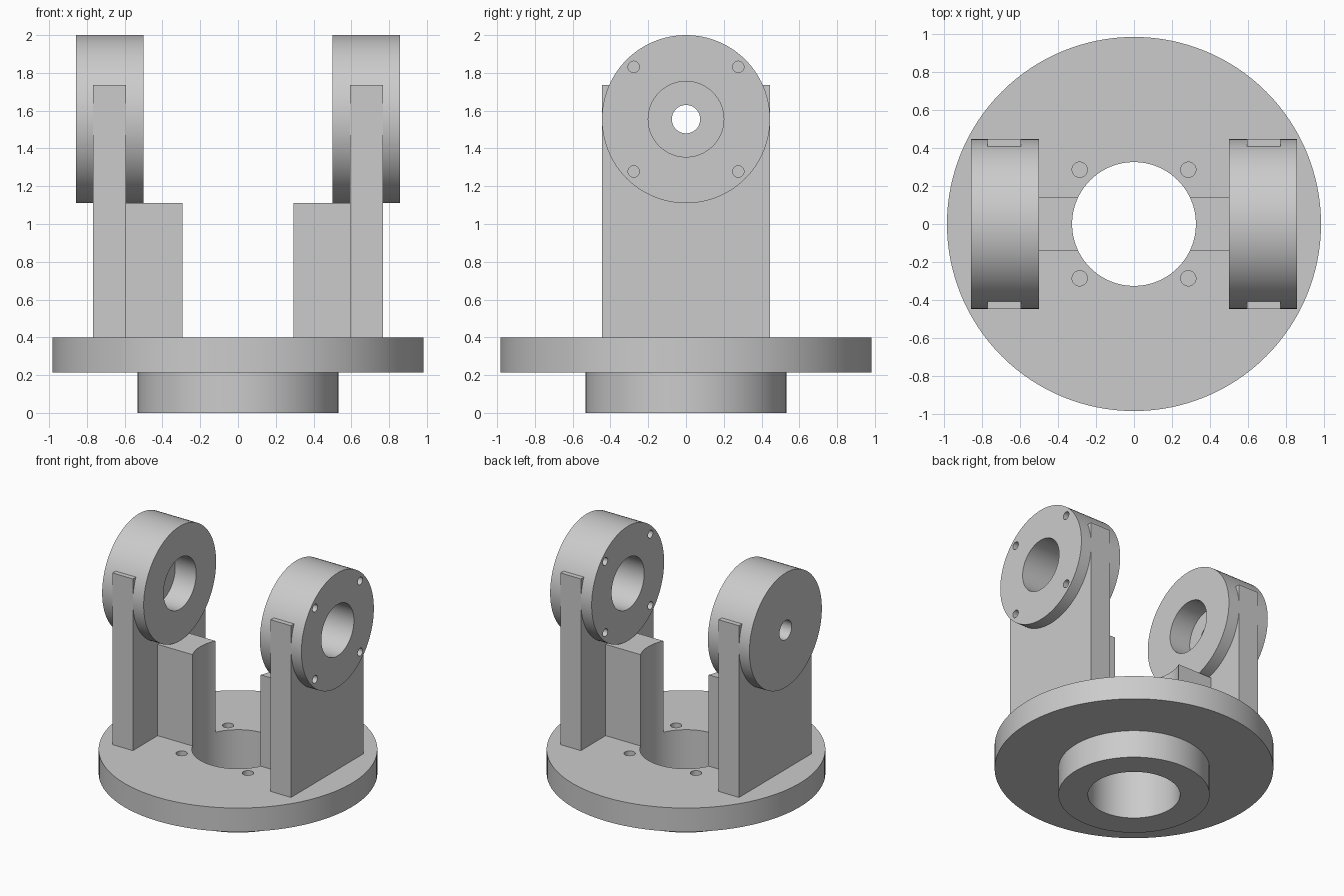
import bpy
import bmesh
from math import pi, radians
from mathutils import Matrix, Vector

cube = bpy.data.objects.get("Cube")
if cube:
    bpy.data.objects.remove(cube, do_unlink=True)

# Material
grey = bpy.data.materials.new("plain grey")
grey.use_nodes = True
COLOUR = (0.6, 0.6, 0.6, 1)
grey.diffuse_color = COLOUR
grey.node_tree.nodes["Principled BSDF"].inputs["Base Color"].default_value = COLOUR


def add_object(name, bm):
    mesh = bpy.data.meshes.new(name)
    bm.to_mesh(mesh)
    bm.free()
    mesh.materials.append(grey)
    obj = bpy.data.objects.new(name, mesh)
    bpy.context.collection.objects.link(obj)
    return obj


def box(name, low, high):
    low, high = Vector(low), Vector(high)
    bm = bmesh.new()
    matrix = Matrix.Translation((low + high) / 2) @ Matrix.Diagonal((high - low).to_4d())
    matrix[3][3] = 1
    bmesh.ops.create_cube(bm, size=1, matrix=matrix)
    return add_object(name, bm)


def cylinder(name, radius, start, end, centre, axis="Z", segments=96):
    """Cylinder from start to end along an axis; centre is (x, y) or (y, z)."""
    middle = (start + end) / 2
    if axis == "Z":
        matrix = Matrix.Translation((*centre, middle))
    else:
        matrix = Matrix.Translation((middle, *centre)) @ Matrix.Rotation(pi / 2, 4, "Y")
    bm = bmesh.new()
    bmesh.ops.create_cone(bm, cap_ends=True, segments=segments, radius1=radius,
                          radius2=radius, depth=abs(end - start), matrix=matrix)
    return add_object(name, bm)


def combine(target, tools, operation):
    """Apply a boolean with each tool, then discard the tools."""
    for tool in tools:
        tool.hide_render = True
        mod = target.modifiers.new("cut", "BOOLEAN")
        mod.operation = operation
        mod.solver = "EXACT"
        mod.object = tool
        graph = bpy.context.evaluated_depsgraph_get()
        mesh = bpy.data.meshes.new_from_object(target.evaluated_get(graph))
        target.modifiers.clear()
        target.data = mesh
        bpy.data.objects.remove(tool, do_unlink=True)


def finish(obj):
    obj.data.shade_smooth()
    obj.data.set_sharp_from_angle(angle=radians(30))


BORE = 0.325
FLOOR = 0.4
AXLE = 1.555
RING = 0.445

# Round base: flange, lower boss, central bore and four blind screw holes
base = cylinder("round_base", 0.982, 0.215, FLOOR, (0, 0), segments=128)
combine(base, [cylinder("boss", 0.533, 0, 0.3, (0, 0))], "UNION")
cuts = [cylinder("bore", BORE, -0.1, 0.6, (0, 0))]
for x in (-0.285, 0.285):
    for y in (-0.285, 0.285):
        cuts.append(cylinder("screw_hole", 0.04, 0.2, 0.5, (x, y), segments=32))
combine(base, cuts, "DIFFERENCE")
finish(base)

# Two upright supports, each a plate, a rib and a bearing housing
for side, label in ((1, "left"), (-1, "right")):
    def across(a, b):
        return sorted((a * side, b * side))

    x0, x1 = across(0.593, 0.768)
    support = box(label + "_support", (x0, -RING, FLOOR), (x1, RING, 1.735))
    x0, x1 = across(0.2, 0.65)
    rib = box("rib", (x0, -0.14, FLOOR), (x1, 0.14, 1.11))
    combine(rib, [cylinder("bore", BORE, 0, 2, (0, 0))], "DIFFERENCE")
    housing = cylinder("housing", RING, *across(0.5, 0.857), (0, AXLE), "X")
    combine(support, [rib, housing], "UNION")

    if side > 0:
        # Open bearing seat with four screw holes
        cuts = [cylinder("seat", 0.2, 0.4, 1, (0, AXLE), "X")]
        for y in (-0.277, 0.277):
            for z in (-0.277, 0.277):
                cuts.append(cylinder("screw_hole", 0.03, 0.4, 1,
                                     (y, AXLE + z), "X", 32))
    else:
        # Stepped seat with a small shaft hole
        cuts = [cylinder("seat", 0.2, -0.68, -0.4, (0, AXLE), "X"),
                cylinder("shaft_hole", 0.075, -1, -0.5, (0, AXLE), "X", 48)]
    combine(support, cuts, "DIFFERENCE")
    finish(support)
